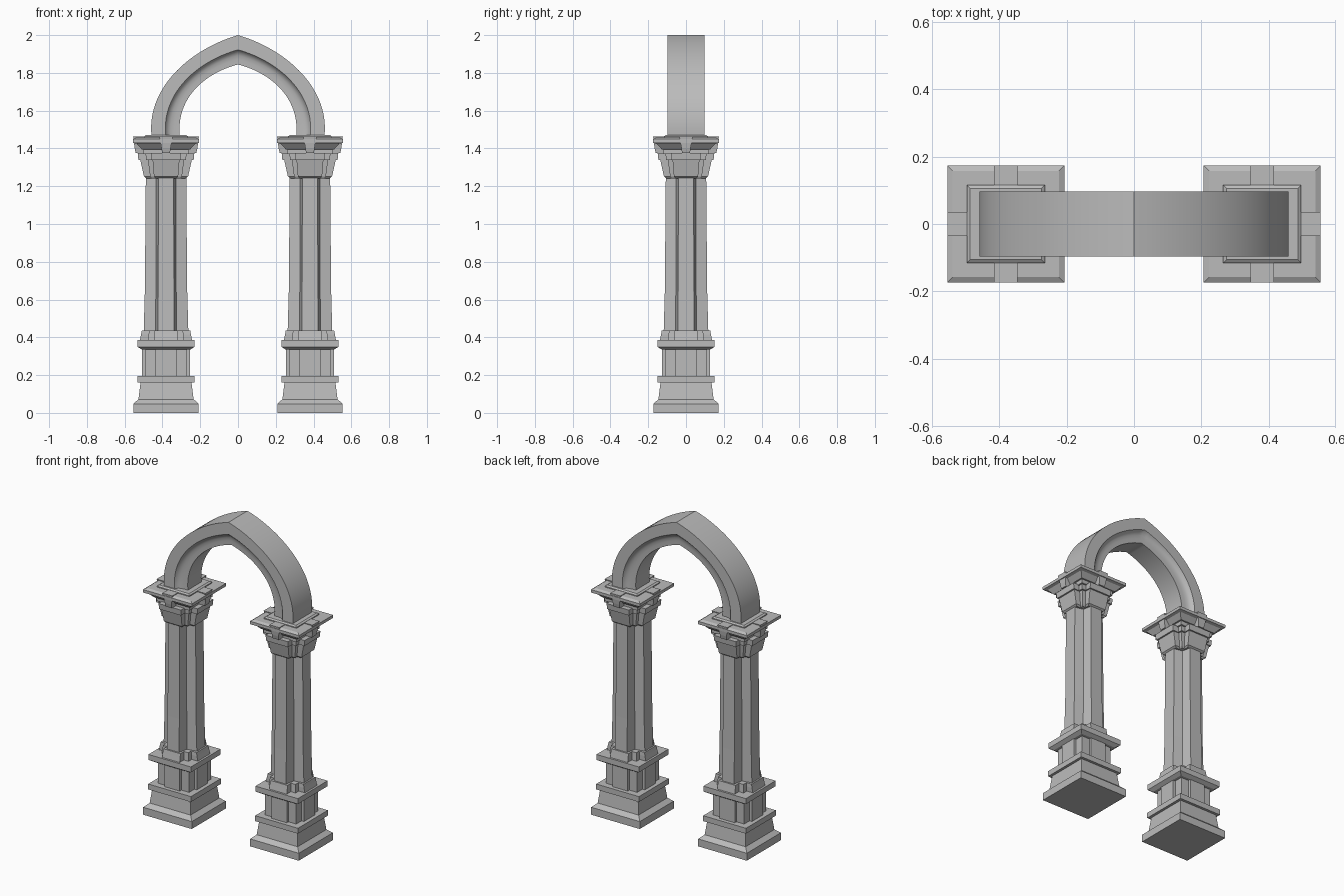
import bpy, bmesh
from mathutils import Vector

cube = bpy.data.objects.get("Cube")
if cube:
    bpy.data.objects.remove(cube)

stone = bpy.data.materials.new("grey stone")
stone.use_nodes = True
GREY = (0.5, 0.5, 0.5, 1)
stone.diffuse_color = GREY
stone.node_tree.nodes["Principled BSDF"].inputs["Base Color"].default_value = GREY
COLUMN_X = 0.381


def square(h):
    return [(h, -h), (h, h), (-h, h), (-h, -h)]


def four_way(quarter):
    """Repeat a quarter outline around the z axis."""
    pts = []
    for _ in range(4):
        pts += quarter
        quarter = [(-y, x) for x, y in quarter]
    return pts


def cross(arm, half, core):
    return four_way([(arm, -half), (arm, half), (core, half), (core, core), (half, core)])


def star(arm, half, notch):
    return four_way([(arm, -half), (arm, half), (notch, notch)])


def loft(name, rings, closed=False, smooth=None):
    """Skin rings of 3D points; closed joins the last ring to the first."""
    bm = bmesh.new()
    loops = [[bm.verts.new(p) for p in ring] for ring in rings]
    n = len(loops[0])
    for a, b in zip(loops, loops[1:]):
        for i in range(n):
            j = (i + 1) % n
            bm.faces.new((a[i], a[j], b[j], b[i]))
    bm.faces.new(loops[0][::-1])
    bm.faces.new(loops[-1])
    bmesh.ops.recalc_face_normals(bm, faces=bm.faces)
    mesh = bpy.data.meshes.new(name)
    bm.to_mesh(mesh)
    bm.free()
    mesh.materials.append(stone)
    obj = bpy.data.objects.new(name, mesh)
    bpy.context.collection.objects.link(obj)
    if smooth:
        bpy.ops.object.select_all(action='DESELECT')
        obj.select_set(True)
        bpy.context.view_layer.objects.active = obj
        bpy.ops.object.shade_smooth_by_angle(angle=smooth)
    return obj


def stack(name, plan, levels):
    """Loft a plan through (z, plan sizes...) levels."""
    return loft(name, [[(x, y, z) for x, y in plan(*size)] for z, *size in levels])


def bracket(name, turns):
    """Tapered keystone block hanging over one side of the abacus."""
    rings = []
    for z, half, outer in ((1.375, 0.021, 0.160), (1.40, 0.024, 0.166), (1.463, 0.035, 0.174)):
        ring = [(outer, -half), (outer, half), (0.10, half), (0.10, -half)]
        for _ in range(turns):
            ring = [(-y, x) for x, y in ring]
        rings.append([(x, y, z) for x, y in ring])
    return loft(name, rings)


# Columns, one on each side
for side, sign in (("right", -1), ("left", 1)):
    parts = [
        stack(side + "_base", square, [(0, 0.173), (0.048, 0.173), (0.072, 0.146), (0.16, 0.135)]),
        stack(side + "_base_slab", square, [(0.16, 0.152), (0.195, 0.152)]),
        stack(side + "_pedestal", cross, [(0.195, 0.127, 0.055, 0.110), (0.345, 0.127, 0.055, 0.110)]),
        stack(side + "_pedestal_slab", square,
              [(0.335, 0.128), (0.35, 0.151), (0.385, 0.151)]),
        stack(side + "_shaft_foot", cross, [(0.385, 0.138, 0.062, 0.095), (0.415, 0.132, 0.062, 0.092),
                                            (0.437, 0.128, 0.060, 0.090)]),
        stack(side + "_shaft", star, [(0.435, 0.118, 0.043, 0.056), (0.65, 0.112, 0.042, 0.054),
                                      (1.25, 0.107, 0.040, 0.052)]),
        stack(side + "_capital_bell", cross, [(1.242, 0.104, 0.055, 0.078), (1.252, 0.117, 0.064, 0.084),
                                              (1.338, 0.136, 0.071, 0.096)]),
        stack(side + "_capital_slab", cross, [(1.338, 0.146, 0.078, 0.106), (1.375, 0.150, 0.080, 0.108)]),
        stack(side + "_neck", square, [(1.37, 0.118), (1.405, 0.118)]),
        stack(side + "_abacus", square, [(1.395, 0.128), (1.425, 0.155), (1.43, 0.174),
                                         (1.449, 0.174), (1.458, 0.158)]),
        stack(side + "_arch_seat", square, [(1.455, 0.116), (1.464, 0.116), (1.471, 0.106)]),
    ]
    parts += [bracket(side + "_bracket_" + d, i)
              for i, d in enumerate(("left", "back", "right", "front"))]
    for part in parts:
        part.location.x = sign * COLUMN_X


def bezier(a, b, c, d, t):
    s = 1 - t
    return a * s**3 + b * 3 * s * s * t + c * 3 * s * t * t + d * t**3


# Pointed arch: moulded section swept between an outer and an inner curve
outer = [Vector(p) for p in ((0.46, 1.50), (0.465, 1.74), (0.24, 1.93), (0, 2.0))]
inner = [Vector(p) for p in ((0.31, 1.50), (0.31, 1.68), (0.17, 1.80), (0, 1.845))]
pairs = [(Vector((0.458, 1.465)), Vector((0.308, 1.465)))]
STEPS = 20
for k in range(STEPS + 1):
    pairs.append((bezier(*outer, k / STEPS), bezier(*inner, k / STEPS)))
mirrored = [(Vector((-o.x, o.y)), Vector((-i.x, i.y))) for o, i in reversed(pairs[:-1])]

# Section as (depth from outer to inner, half thickness), with a cove inside
cove = [(0, 0.097), (0.5, 0.097), (0.54, 0.088), (0.60, 0.079), (0.69, 0.073), (0.82, 0.070), (1, 0.069)]
section = cove + [(t, -y) for t, y in reversed(cove)]
rings = []
for o, i in pairs + mirrored:
    ring = []
    for t, y in section:
        p = o.lerp(i, t)
        ring.append((p.x, y, p.y))
    rings.append(ring)
loft("arch", rings, smooth=0.6)
